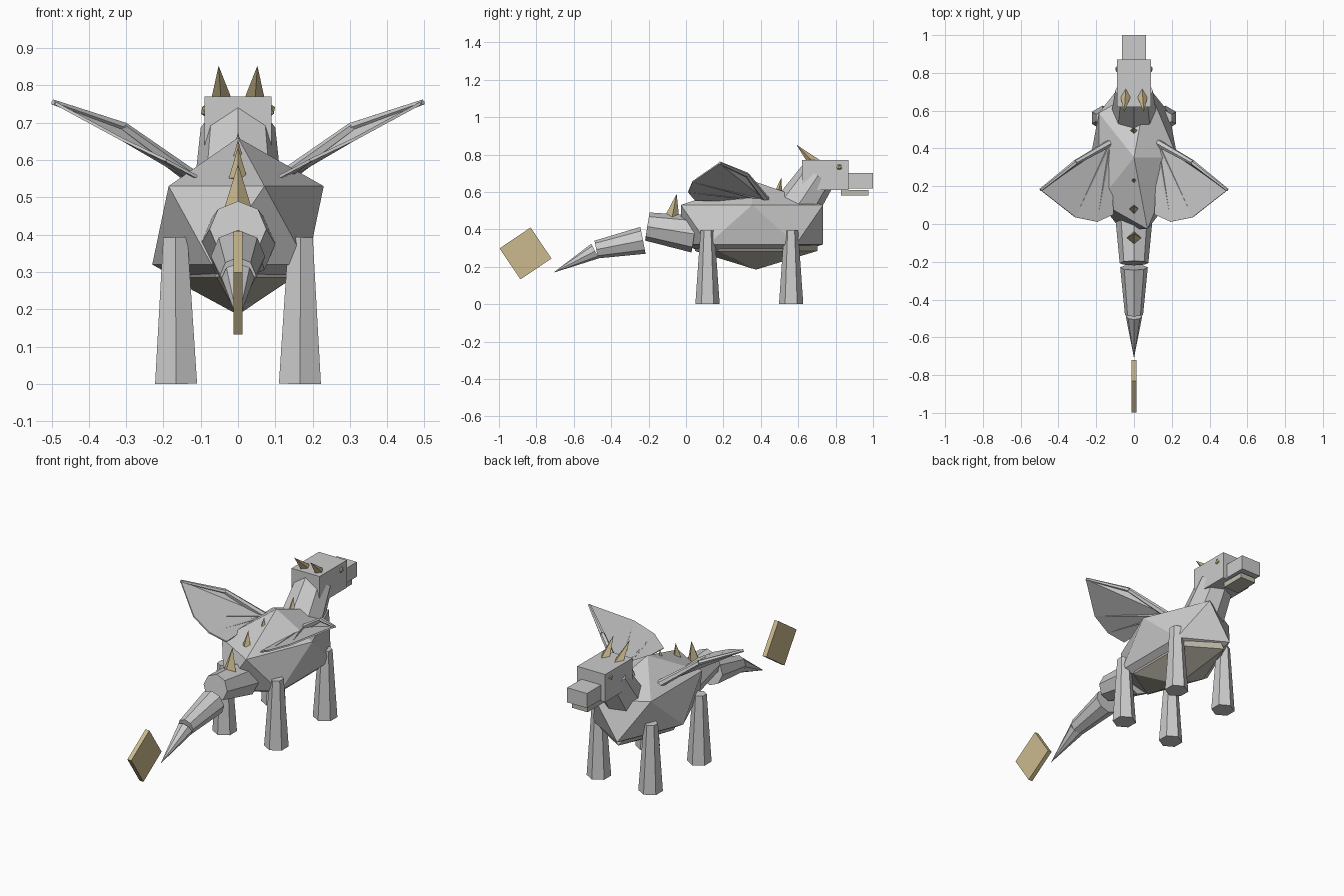
import bpy, bmesh, math
from mathutils import Vector, Matrix

if "Cube" in bpy.data.objects:
    bpy.data.objects.remove(bpy.data.objects["Cube"])


def material(name, rgb):
    m = bpy.data.materials.new(name)
    m.diffuse_color = (*rgb, 1)
    m.use_nodes = True
    m.node_tree.nodes["Principled BSDF"].inputs["Base Color"].default_value = m.diffuse_color
    return m


GOLD = material("gold", (0.60, 0.49, 0.27))
PALE = material("pale_belly", (0.52, 0.50, 0.42))


def finish(name, bm, mat=None):
    bmesh.ops.recalc_face_normals(bm, faces=bm.faces)
    me = bpy.data.meshes.new(name)
    bm.to_mesh(me)
    bm.free()
    ob = bpy.data.objects.new(name, me)
    bpy.context.collection.objects.link(ob)
    if mat:
        me.materials.append(mat)
    return ob


def cone(name, a, b, r1, r2, sides, mat=None):
    """Tapered prism from point a to point b."""
    a, b = Vector(a), Vector(b)
    z = (b - a).normalized()
    x = (Vector((1, 0, 0)) - z * z.x).normalized()
    rot = Matrix((x, z.cross(x), z)).transposed().to_4x4()
    bm = bmesh.new()
    bmesh.ops.create_cone(bm, cap_ends=True, segments=sides, radius1=r1, radius2=r2,
                          depth=(b - a).length,
                          matrix=Matrix.Translation((a + b) / 2) @ rot)
    bmesh.ops.remove_doubles(bm, verts=bm.verts, dist=1e-5)
    return finish(name, bm, mat)


def box(name, loc, size, mat=None, tilt=0):
    bm = bmesh.new()
    m = (Matrix.Translation(loc) @ Matrix.Rotation(math.radians(tilt), 4, 'X')
         @ Matrix.Diagonal((*size, 1)))
    bmesh.ops.create_cube(bm, size=1, matrix=m)
    return finish(name, bm, mat)


def ico(name, loc, scale, mat=None):
    bm = bmesh.new()
    bmesh.ops.create_icosphere(bm, subdivisions=1, radius=1,
                               matrix=Matrix.Translation(loc) @ Matrix.Diagonal((*scale, 1)))
    return finish(name, bm, mat)


# torso and belly
ico("body", (0, 0.353, 0.425), (0.257, 0.447, 0.235))
ico("belly", (0, 0.375, 0.365), (0.205, 0.385, 0.18), PALE)

# neck and head
cone("neck", (0, 0.58, 0.50), (0, 0.705, 0.687), 0.12, 0.10, 8)
box("head", (0, 0.745, 0.69), (0.18, 0.25, 0.16))
box("snout", (0, 0.92, 0.66), (0.127, 0.16, 0.085))
box("jaw", (0, 0.902, 0.595), (0.10, 0.145, 0.03), PALE)

# tail
cone("tail_base", (0, 0.045, 0.375), (0, -0.207, 0.415), 0.10, 0.076, 8)
cone("tail_middle", (0, -0.23, 0.341), (0, -0.48, 0.292), 0.073, 0.048, 8)
cone("tail_tip", (0, -0.486, 0.284), (0, -0.71, 0.168), 0.044, 0, 8)
box("tail_blade", (0, -0.858, 0.271), (0.025, 0.2, 0.2), GOLD, 34)

# back spikes
for i, (y, z, r, h, lean) in enumerate([(-0.075, 0.46, 0.04, 0.13, 0.025),
                                        (0.08, 0.55, 0.025, 0.085, 0.015),
                                        (0.23, 0.60, 0.015, 0.055, 0.01),
                                        (0.49, 0.58, 0.025, 0.095, 0.02)]):
    cone(f"back_spike_{i + 1}", (0, y, z), (0, y + lean, z + h), r, 0, 4, GOLD)

for s, side in ((-1, "left"), (1, "right")):
    # legs, horns, eyes
    for part, y in (("front_leg", 0.562), ("rear_leg", 0.115)):
        cone(f"{side}_{part}", (s * 0.166, y, 0), (s * 0.168, y, 0.393), 0.065, 0.0375, 6)
    cone(f"{side}_horn", (s * 0.043, 0.695, 0.745), (s * 0.052, 0.59, 0.853), 0.033, 0, 4, GOLD)
    ico(f"{side}_eye", (s * 0.083, 0.82, 0.733), (0.018, 0.02, 0.02), GOLD)

    # wing membrane fanned out from the shoulder
    root, elbow, tip, p1, p2, p3 = [Vector((s * x, y, z)) for x, y, z in (
        (0.125, 0.43, 0.555), (0.31, 0.325, 0.69), (0.495, 0.18, 0.755),
        (0.31, 0.035, 0.655), (0.195, 0.012, 0.60), (0.11, 0.05, 0.555))]
    bm = bmesh.new()
    v = [bm.verts.new(p) for p in (root, elbow, tip, p1, p2, p3)]
    for i in range(1, 5):
        bm.faces.new((v[0], v[i], v[i + 1]))
    wing = finish(f"{side}_wing_membrane", bm)
    mod = wing.modifiers.new("thickness", 'SOLIDIFY')
    mod.thickness = 0.008
    mod.offset = 0

    # wing bones
    cone(f"{side}_wing_arm", root, elbow, 0.02, 0.014, 6)
    cone(f"{side}_wing_forearm", elbow, tip, 0.014, 0.008, 6)
    for i, p in enumerate((p1, p2)):
        cone(f"{side}_wing_finger_{i + 1}", root, p, 0.011, 0.004, 5)
